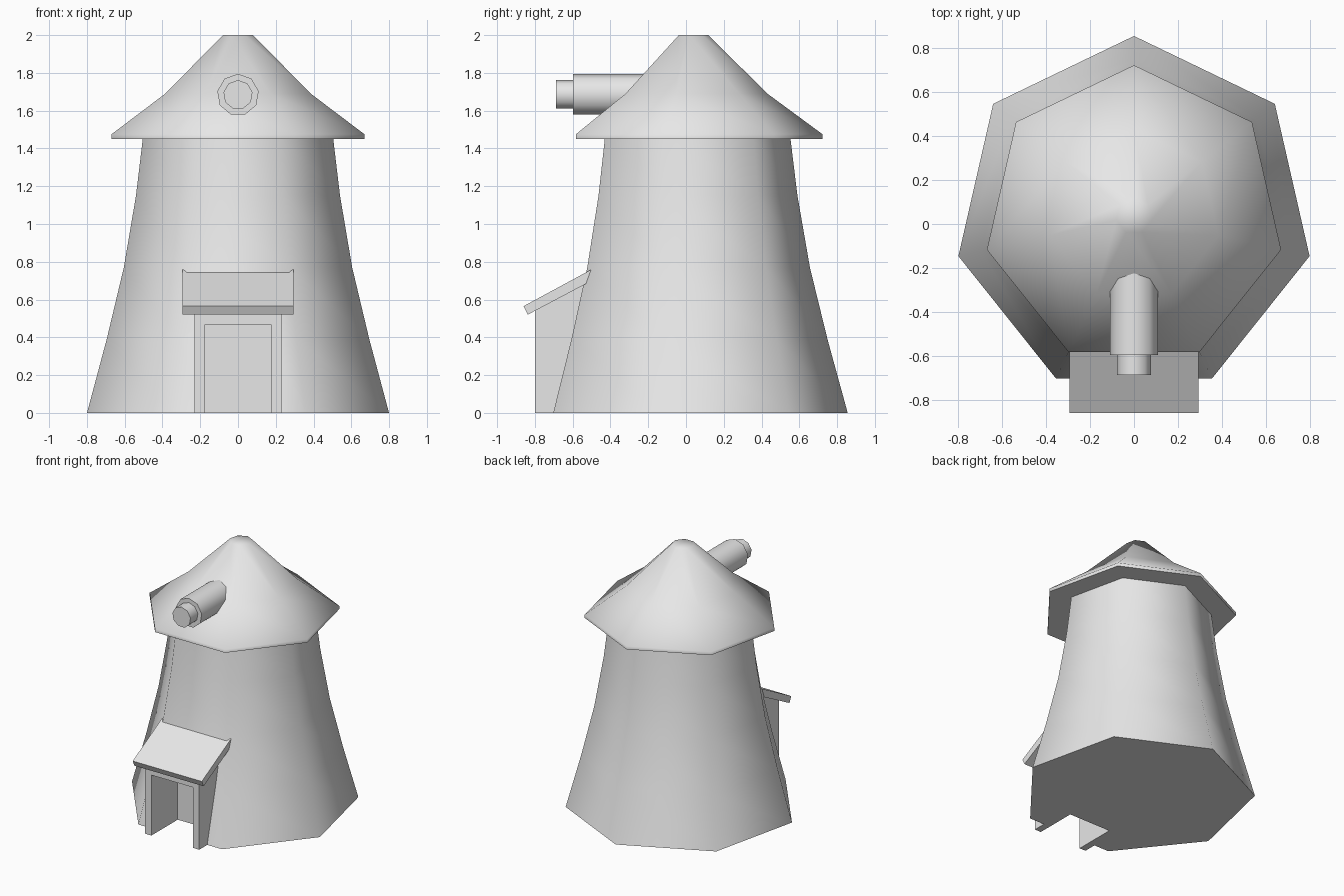
import bpy, math
from math import radians, sin, cos, tau

old = bpy.data.objects.get("Cube")
if old:
    bpy.data.objects.remove(old, do_unlink=True)

plaster = bpy.data.materials.new("pale_grey")
plaster.use_nodes = True
GREY = (0.8, 0.8, 0.8, 1)
plaster.diffuse_color = GREY
plaster.node_tree.nodes["Principled BSDF"].inputs["Base Color"].default_value = GREY


def make(name, verts, faces):
    mesh = bpy.data.meshes.new(name)
    mesh.from_pydata(verts, [], faces)
    mesh.materials.append(plaster)
    obj = bpy.data.objects.new(name, mesh)
    bpy.context.collection.objects.link(obj)
    return obj


def activate(obj):
    bpy.ops.object.select_all(action="DESELECT")
    obj.select_set(True)
    bpy.context.view_layer.objects.active = obj


def smooth(obj):
    activate(obj)
    bpy.ops.object.shade_smooth_by_angle(angle=radians(62))


def loft(name, sides, rings, place):
    """Stack regular polygons given as (radius, height) and cap both ends."""
    verts = [place(r * sin(tau * i / sides), r * cos(tau * i / sides), h)
             for r, h in rings for i in range(sides)]
    faces = [tuple(reversed(range(sides))),
             tuple(range(len(verts) - sides, len(verts)))]
    for k in range(len(rings) - 1):
        for i in range(sides):
            a, b = k * sides + i, k * sides + (i + 1) % sides
            faces.append((a, b, b + sides, a + sides))
    obj = make(name, verts, faces)
    fix_normals(obj)
    return obj


def extrude_x(name, profile, half):
    """Extrude a side profile of (y, z) points across x."""
    n = len(profile)
    verts = [(x, y, z) for x in (-half, half) for y, z in profile]
    faces = [tuple(range(n)), tuple(reversed(range(n, 2 * n)))]
    faces += [(i, i + n, (i + 1) % n + n, (i + 1) % n) for i in range(n)]
    obj = make(name, verts, faces)
    fix_normals(obj)
    return obj


def fix_normals(obj):
    activate(obj)
    bpy.ops.object.mode_set(mode="EDIT")
    bpy.ops.mesh.select_all(action="SELECT")
    bpy.ops.mesh.normals_make_consistent(inside=False)
    bpy.ops.object.mode_set(mode="OBJECT")


def cut(obj, cutter):
    activate(obj)
    mod = obj.modifiers.new("doorway", "BOOLEAN")
    mod.operation = "DIFFERENCE"
    mod.solver = "EXACT"
    mod.object = cutter
    bpy.ops.object.modifier_apply(modifier=mod.name)


def upright(x, y, h):
    return (x, y + 0.036, h)


def forward(x, y, h):
    return (x, -h, y + 1.684)


# Seven-sided tower and its flared cap
tower = loft("tower", 7, [(0.82, 0), (0.713, 0.39), (0.62, 0.77),
                          (0.554, 1.15), (0.516, 1.46)], upright)
cap = loft("cap_roof", 7, [(0.687, 1.45), (0.687, 1.475),
                           (0.395, 1.69), (0.082, 2.0)], upright)

# Porch with a sloping top, and the doorway cut through it into the tower
porch = extrude_x("porch", [(-0.8, 0), (-0.5, 0), (-0.5, 0.70), (-0.8, 0.545)], 0.23)
doorway = extrude_x("doorway_cutter", [(-0.95, -0.1), (-0.48, -0.1),
                                       (-0.48, 0.465), (-0.95, 0.465)], 0.177)
for part in (tower, porch):
    cut(part, doorway)
bpy.data.objects.remove(doorway, do_unlink=True)

# Tilted slab over the porch
extrude_x("porch_roof", [(-0.86, 0.565), (-0.838, 0.52),
                         (-0.53, 0.683), (-0.503, 0.758)], 0.294)

# Stepped sail axle
axle = loft("axle", 9, [(0.111, 0.0), (0.111, 0.597)], forward)
axle_tip = loft("axle_tip", 9, [(0.078, 0.5), (0.078, 0.687)], forward)

for part in (tower, cap, axle, axle_tip):
    smooth(part)
